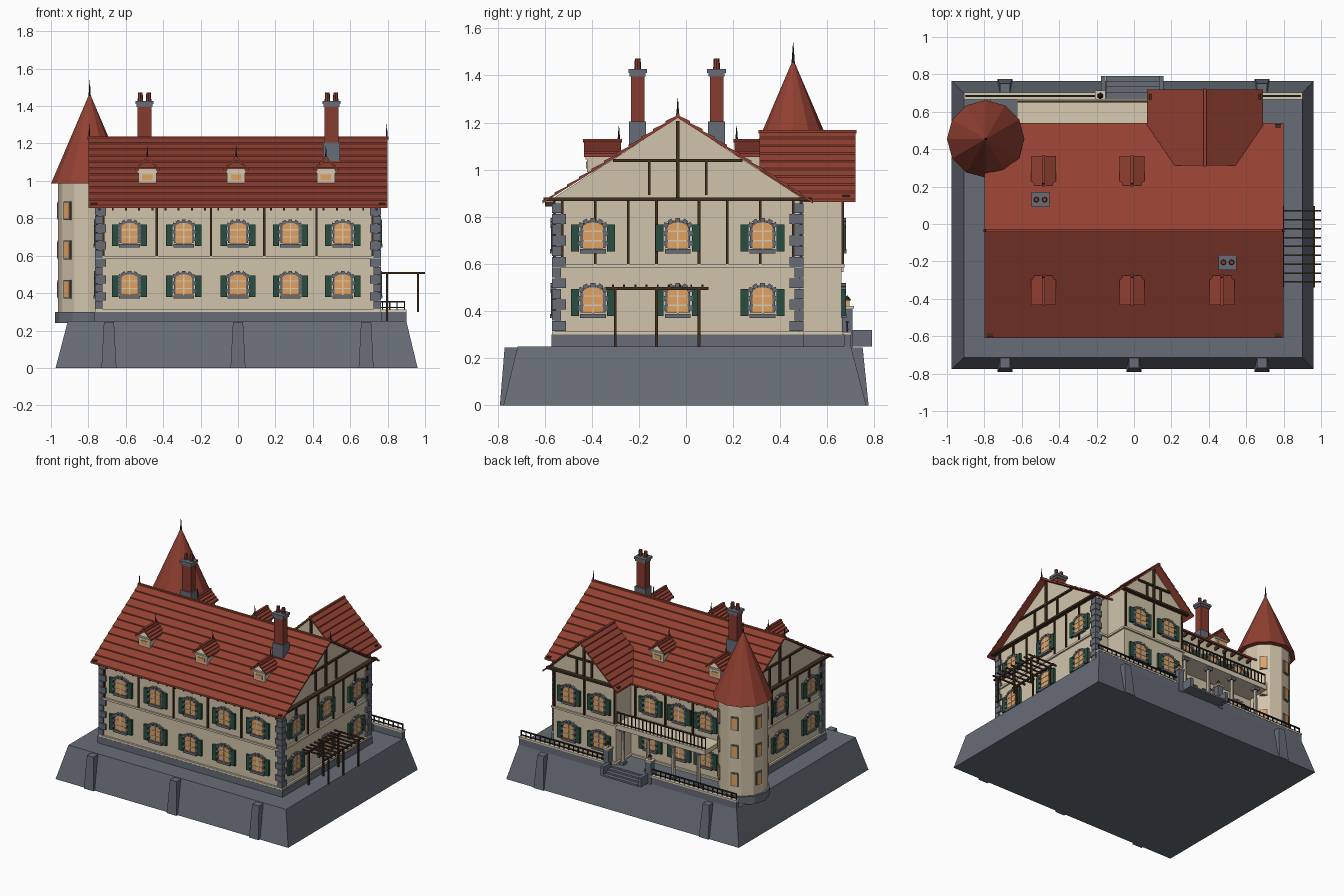
import bpy, bmesh
from math import pi, cos, sin, radians
from mathutils import Matrix, Vector

cube = bpy.data.objects.get("Cube")
if cube:
    bpy.data.objects.remove(cube, do_unlink=True)

COLOURS = {
    "stone": (0.135, 0.152, 0.182), "plaster": (0.64, 0.55, 0.40), "trim": (0.68, 0.60, 0.45),
    "roof_tile": (0.29, 0.052, 0.032), "brick": (0.24, 0.043, 0.028), "glass": (0.75, 0.36, 0.12),
    "shutter_green": (0.022, 0.075, 0.05), "timber": (0.05, 0.028, 0.014), "iron": (0.02, 0.02, 0.022),
}
MATS = {}
for name, rgb in COLOURS.items():
    m = bpy.data.materials.new(name)
    m.use_nodes = True
    m.diffuse_color = (*rgb, 1)
    m.node_tree.nodes["Principled BSDF"].inputs["Base Color"].default_value = (*rgb, 1)
    m.node_tree.nodes["Principled BSDF"].inputs["Roughness"].default_value = 0.8
    MATS[name] = m

PARTS = {}
I = Matrix.Identity(4)


def mesh_of(part, mat):
    return PARTS.setdefault(part, (bmesh.new(), mat))[0]


def box(part, mat, x0, x1, y0, y1, z0, z1, M=I):
    T = Matrix.Translation(((x0 + x1) / 2, (y0 + y1) / 2, (z0 + z1) / 2))
    S = Matrix.Diagonal((abs(x1 - x0), abs(y1 - y0), abs(z1 - z0), 1))
    bmesh.ops.create_cube(mesh_of(part, mat), size=1, matrix=M @ T @ S)


def prism(part, mat, pts, y0, y1, M=I):
    """Extrude an (x, z) profile along y."""
    bm = mesh_of(part, mat)
    rings = [[bm.verts.new(M @ Vector((x, y, z))) for x, z in pts] for y in (y0, y1)]
    faces = [bm.faces.new(r) for r in rings]
    n = len(pts)
    faces += [bm.faces.new((rings[0][i], rings[0][(i + 1) % n], rings[1][(i + 1) % n], rings[1][i]))
              for i in range(n)]
    bmesh.ops.recalc_face_normals(bm, faces=faces)


def cone(part, mat, x, y, z0, z1, r0, r1, n=12, M=I):
    bmesh.ops.create_cone(mesh_of(part, mat), cap_ends=True, segments=n, radius1=r0, radius2=r1,
                          depth=z1 - z0, matrix=M @ Matrix.Translation((x, y, (z0 + z1) / 2)))


def frustum(part, mat, bottom, top, z0, z1):
    """Box whose bottom and top rectangles differ; each is (x0, x1, y0, y1)."""
    bm = mesh_of(part, mat)
    v = [bm.verts.new((r[i], r[2 + j], z)) for r, z in ((bottom, z0), (top, z1))
         for i, j in ((0, 0), (1, 0), (1, 1), (0, 1))]
    faces = [bm.faces.new(v[:4]), bm.faces.new(v[4:])]
    faces += [bm.faces.new((v[i], v[(i + 1) % 4], v[(i + 1) % 4 + 4], v[i + 4])) for i in range(4)]
    bmesh.ops.recalc_face_normals(bm, faces=faces)


def wall(x, y, degrees):
    """Frame of a wall: local x runs along it, local -y points out."""
    return Matrix.Translation((x, y, 0)) @ Matrix.Rotation(radians(degrees), 4, "Z")


def arch(u, z, w, h, rise):
    curve = [(u + w * cos(a * pi / 6), z + h + rise * sin(a * pi / 6)) for a in range(7)]
    return [(u - w, z - h), (u + w, z - h)] + curve


def window(side, M, u, z):
    prism(side + "_window_frames", "stone", arch(u, z, 0.053, 0.045, 0.028), -0.012, 0, M)
    prism(side + "_window_panes", "glass", arch(u, z - 0.002, 0.043, 0.045, 0.02), -0.016, 0, M)
    box(side + "_window_sills", "stone", u - 0.055, u + 0.055, -0.022, 0, z - 0.068, z - 0.05, M)
    for a in range(5):
        t = radians(20 + 35 * a)
        S = M @ Matrix.Translation((u + 0.052 * cos(t), 0, z + 0.042 + 0.028 * sin(t))) \
            @ Matrix.Rotation(pi / 2 - t, 4, "Y")
        box(side + "_arch_stones", "stone", -0.01, 0.01, -0.02, 0, -0.008, 0.011, S)
    box(side + "_window_bars", "trim", u - 0.003, u + 0.003, -0.019, 0, z - 0.05, z + 0.062, M)
    for dz in (-0.014, 0.026):
        box(side + "_window_bars", "trim", u - 0.043, u + 0.043, -0.019, 0, z + dz - 0.003, z + dz + 0.003, M)
    for s in (-1, 1):
        for dz in (-0.035, 0.005):
            box(side + "_arch_stones", "stone", u + s * 0.045, u + s * 0.062, -0.018, 0, z + dz, z + dz + 0.02, M)
        box(side + "_shutters", "shutter_green", u + s * 0.06, u + s * 0.094, -0.018, 0, z - 0.06, z + 0.055, M)


def tiled_roof(part, half, rise, z, n, y0, y1, M):
    """Gable roof with stepped tile courses, ridge along local y."""
    right = []
    for i in range(n):
        right += [(half * (1 - i / n), z + rise * i / n + 0.008),
                  (half * (1 - (i + 1) / n), z + rise * (i + 1) / n)]
    left = [(-x, h) for x, h in reversed(right[:-1])]
    prism(part, "roof_tile", right + left + [(-half, z - 0.006), (0, z + rise - 0.012), (half, z - 0.006)],
          y0, y1, M)
    box(part, "roof_tile", -0.008, 0.008, y0 - 0.004, y1 + 0.004, z + rise - 0.01, z + rise + 0.006, M)


def gable_frame(part, M, half, rise, z):
    """Timber king post, ties and struts on a gable wall."""
    box(part, "timber", -half - 0.02, half + 0.02, -0.035, -0.005, z, z + 0.015, M)
    box(part, "timber", -0.008, 0.008, -0.014, 0, z, z + rise * 0.97, M)
    box(part, "timber", -half * 0.5, half * 0.5, -0.014, 0, z + rise * 0.47, z + rise * 0.47 + 0.013, M)
    for s in (-1, 1):
        box(part, "timber", s * half * 0.22 - 0.006, s * half * 0.22 + 0.006, -0.012, 0,
            z + rise * 0.07, z + rise * 0.47, M)


def railing(part, mat, x0, x1, y, z0, z1, step):
    box(part, mat, x0, x1, y - 0.005, y + 0.005, z1 - 0.008, z1)
    box(part, mat, x0, x1, y - 0.004, y + 0.004, z0 + 0.008, z0 + 0.013)
    n = round((x1 - x0) / step)
    for i in range(n + 1):
        x = x0 + (x1 - x0) * i / n
        box(part, mat, x - 0.003, x + 0.003, y - 0.003, y + 0.003, z0, z1)


# Sloped base, buttresses and plinth
frustum("base", "stone", (-0.975, 0.96, -0.775, 0.765), (-0.91, 0.90, -0.715, 0.70), 0, 0.25)
for x in (-0.69, 0, 0.685):
    frustum("buttresses", "stone", (x - 0.04, x + 0.04, -0.79, -0.70), (x - 0.027, x + 0.027, -0.77, -0.70), 0, 0.245)
    if x:
        frustum("buttresses", "stone", (x - 0.04, x + 0.04, 0.68, 0.775), (x - 0.027, x + 0.027, 0.68, 0.75), 0, 0.245)
box("plinth", "stone", -0.77, 0.77, -0.57, 0.50, 0.24, 0.30)
box("plinth", "stone", -0.77, 0.66, 0.48, 0.675, 0.24, 0.30)

# Main house, wing and ledges
RIDGE = -0.035
main = wall(0, RIDGE, 90)
prism("house_walls", "plaster", [(-0.52, 0.3), (0.52, 0.3), (0.52, 0.885), (0, 1.222), (-0.52, 0.885)], -0.75, 0.75, main)
tiled_roof("main_roof", 0.575, 0.37, 0.862, 11, -0.80, 0.80, main)
wing = wall(0.38, 0, 0)
prism("wing_walls", "plaster", [(-0.26, 0.3), (0.26, 0.3), (0.26, 0.905), (0, 1.15), (-0.26, 0.905)], 0.33, 0.66, wing)
tiled_roof("wing_roof", 0.31, 0.295, 0.868, 9, 0.312, 0.72, wing)
for z, out in ((0.30, 0.014), (0.585, 0.012)):
    box("ledges", "trim", -0.75 - out, 0.75 + out, -0.555 - out, 0.485 + out, z, z + 0.014)
    box("ledges", "trim", 0.12 - out, 0.64 + out, 0.48, 0.66 + out, z, z + 0.014)

# Wall frames, windows and timber posts
front, back = wall(0, -0.555, 0), wall(0, 0.485, 180)
right, left = wall(0.75, RIDGE, 90), wall(-0.75, RIDGE, -90)
wing_back = wall(0.38, 0.66, 180)
SIDES = (
    ("front", front, (-0.58, -0.29, 0, 0.28, 0.56), (-0.72, -0.435, -0.145, 0.14, 0.42, 0.72)),
    ("right", right, (-0.36, 0, 0.36), (-0.49, -0.35, -0.21, -0.09, 0.09, 0.21, 0.35, 0.49)),
    ("left", left, (0, 0.36), (-0.21, -0.09, 0.09, 0.21, 0.35, 0.49)),
    ("back", back, (0.05, 0.29, 0.51), (-0.08, 0.17, 0.40, -0.72)),
    ("wing", wing_back, (-0.125, 0.125), (-0.25, 0, 0.25)),
)
for side, M, us, posts in SIDES:
    for u in us:
        window(side, M, u, 0.438)
        window(side, M, u, 0.713)
    for u in posts:
        box(side + "_posts", "timber", u - 0.006, u + 0.006, -0.01, 0, 0.598, 0.87, M)
gable_frame("right_gable_timber", right, 0.55, 0.35, 0.868)
gable_frame("left_gable_timber", left, 0.55, 0.35, 0.868)
gable_frame("wing_gable_timber", wing_back, 0.28, 0.27, 0.878)
gable_frame("wing_inner_timber", wall(0.38, 0.33, 0), 0.28, 0.27, 0.878)
for i in range(22):
    x = -0.74 + i * 1.48 / 21
    box("rafter_ends", "timber", x - 0.005, x + 0.005, -0.598, -0.55, 0.843, 0.866)
    if x < 0.08:
        box("rafter_ends", "timber", x - 0.005, x + 0.005, 0.48, 0.528, 0.843, 0.866)

# Corner stones, alternating long and short
for sx in (-1, 1):
    for y, sy in ((-0.555, -1), (0.485, 1)):
        for i in range(12):
            a, b = (0.045, 0.025) if i % 2 else (0.025, 0.045)
            z = 0.315 + i * 0.0455
            box("corner_stones", "stone", sx * (0.75 - a), sx * 0.764, y - sy * b, y + sy * 0.014, z, z + 0.042)

# Roof spikes
for x in (-0.795, 0.795):
    cone("roof_spikes", "iron", x, RIDGE, 1.22, 1.305, 0.007, 0.001, 6)

# Dormers on both slopes
for M, xs in ((wall(0, RIDGE, 0), (-0.485, -0.01, 0.47)), (wall(0, RIDGE, 180), (0.485, 0.01))):
    for x in xs:
        box("dormer_walls", "plaster", x - 0.048, x + 0.048, -0.385, -0.24, 0.99, 1.065, M)
        box("dormer_windows", "glass", x - 0.028, x + 0.028, -0.39, -0.38, 1.005, 1.035, M)
        box("dormer_lintels", "trim", x - 0.054, x + 0.054, -0.392, -0.38, 1.043, 1.055, M)
        tiled_roof("dormer_roofs", 0.067, 0.065, 1.06, 4, -0.398, -0.24, M @ Matrix.Translation((x, 0, 0)))
        cone("dormer_spikes", "iron", x, -0.25, 1.12, 1.185, 0.006, 0.001, 6, M)

# Chimneys
for x, y in ((-0.50, 0.13), (0.50, -0.205)):
    box("chimney_bases", "stone", x - 0.045, x + 0.045, y - 0.036, y + 0.036, 1.08, 1.205)
    box("chimney_shafts", "brick", x - 0.037, x + 0.037, y - 0.029, y + 0.029, 1.2, 1.4)
    box("chimney_caps", "stone", x - 0.043, x + 0.043, y - 0.034, y + 0.034, 1.395, 1.41)
    box("chimney_caps", "stone", x - 0.048, x + 0.048, y - 0.04, y + 0.04, 1.41, 1.428)
    for dx in (-0.022, 0.022):
        cone("chimney_pots", "brick", x + dx, y, 1.425, 1.472, 0.015, 0.012, 8)

# Round corner tower
TX, TY = -0.793, 0.455
cone("tower_foot", "stone", TX, TY, 0.24, 0.30, 0.185, 0.185)
cone("tower_wall", "plaster", TX, TY, 0.30, 0.99, 0.17, 0.17)
cone("tower_roof", "roof_tile", TX, TY, 0.985, 1.465, 0.207, 0.002)
cone("tower_spike", "iron", TX, TY, 1.44, 1.54, 0.008, 0.001, 6)
for a in (45, 105, 165, 225):
    r = 0.17 * cos(pi / 12)
    M = wall(TX + r * cos(radians(a)), TY + r * sin(radians(a)), a + 90)
    for z in (0.42, 0.63, 0.84):
        box("tower_window_frames", "stone", -0.027, 0.027, -0.007, 0, z - 0.05, z + 0.05, M)
        box("tower_windows", "glass", -0.02, 0.02, -0.011, 0, z - 0.042, z + 0.042, M)

# Balcony on columns
box("balcony_floor", "trim", -0.625, 0.12, 0.48, 0.668, 0.565, 0.6)
railing("balcony_railing", "timber", -0.62, 0.115, 0.655, 0.6, 0.69, 0.03)
for x in (-0.55, -0.34, -0.13, 0.08):
    cone("balcony_columns", "trim", x, 0.635, 0.3, 0.57, 0.016, 0.013, 10)
    for z in (0.3, 0.545):
        box("column_blocks", "stone", x - 0.02, x + 0.02, 0.615, 0.655, z, z + 0.02)

# Terrace parapet, railings, gate pillars and stairs
for x0, x1 in ((-0.91, -0.18), (0.17, 0.90)):
    box("parapet", "stone", x0, x1, 0.67, 0.70, 0.24, 0.30)
    box("parapet_cap", "trim", x0, x1, 0.665, 0.702, 0.30, 0.312)
    railing("terrace_railing", "iron", x0 + 0.01, x1 - 0.01, 0.685, 0.312, 0.357, 0.04)
for x in (-0.18, 0.17):
    box("gate_pillars", "stone", x - 0.022, x + 0.022, 0.663, 0.707, 0.24, 0.41)
    box("pillar_caps", "trim", x - 0.028, x + 0.028, 0.657, 0.713, 0.41, 0.422)
    box("lanterns", "glass", x - 0.01, x + 0.01, 0.675, 0.695, 0.422, 0.445)
    cone("lantern_tops", "iron", x, 0.685, 0.445, 0.465, 0.017, 0.002, 6)
for i in range(4):
    box("stairs", "stone", -0.15, 0.14, 0.66, 0.79 - 0.028 * i, 0.25 + 0.0125 * i, 0.2625 + 0.0125 * i)
for x in (-0.165, 0.145):
    box("stair_cheeks", "stone", x - 0.012, x + 0.012, 0.70, 0.79, 0.25, 0.32)

# Pergola
for x in (0.797, 0.963):
    for y in (-0.30, -0.125, 0.055):
        box("pergola_posts", "timber", x - 0.006, x + 0.006, y - 0.006, y + 0.006, 0.25 if x < 0.9 else 0.3, 0.495)
    box("pergola_beams", "timber", x - 0.006, x + 0.006, -0.34, 0.095, 0.49, 0.502)
for i in range(9):
    y = -0.31 + 0.0475 * i
    box("pergola_slats", "timber", 0.752, 1.0, y - 0.004, y + 0.004, 0.502, 0.512)

# Turn every collected part into an object
for name, (bm, mat) in PARTS.items():
    me = bpy.data.meshes.new(name)
    bm.to_mesh(me)
    bm.free()
    me.materials.append(MATS[mat])
    bpy.context.scene.collection.objects.link(bpy.data.objects.new(name, me))
